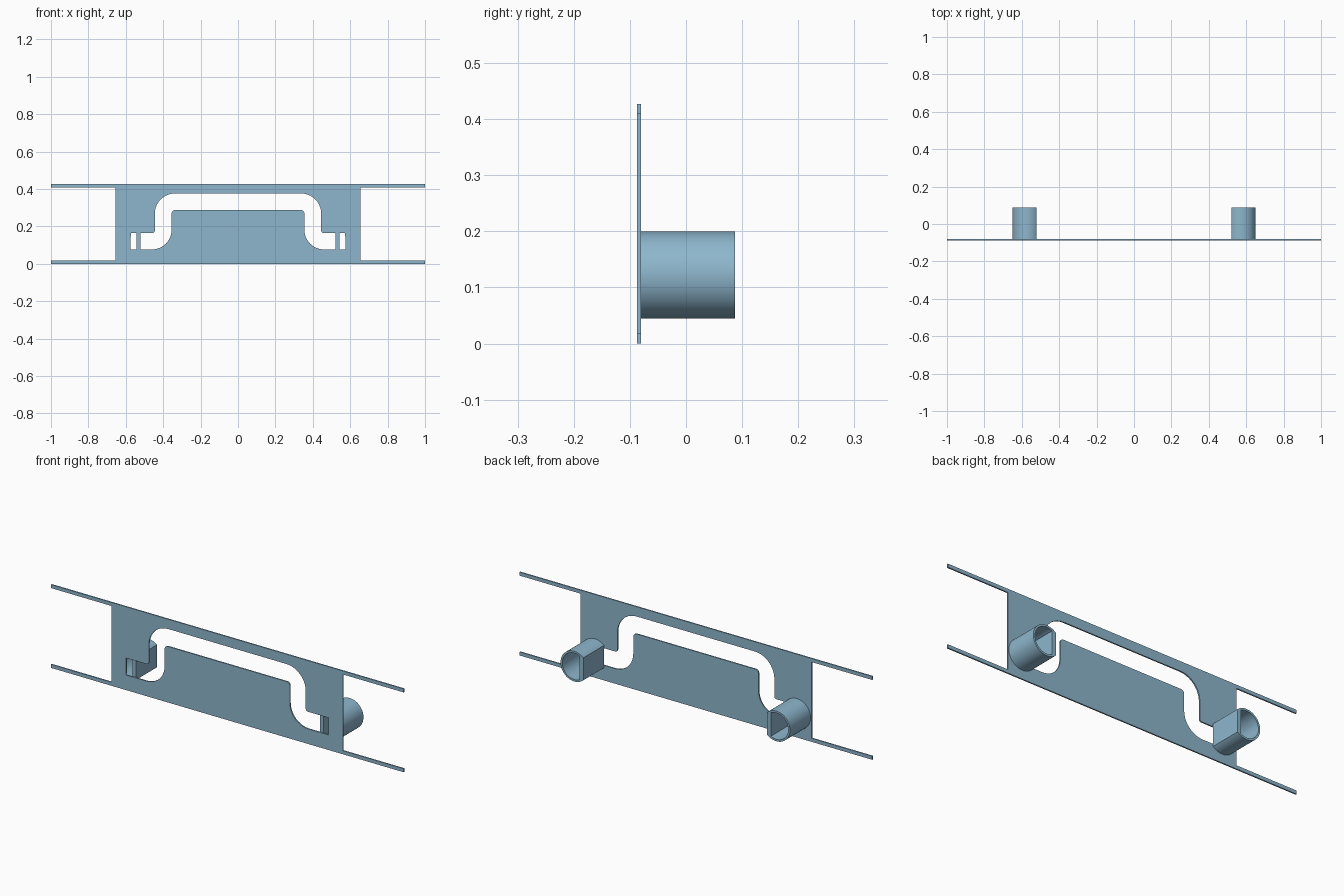
import bpy, math
from mathutils import Vector

if "Cube" in bpy.data.objects:
    bpy.data.objects.remove(bpy.data.objects["Cube"])

steel = bpy.data.materials.new("blue grey steel")
steel.diffuse_color = (0.27, 0.47, 0.61, 1)
steel.use_nodes = True
steel.node_tree.nodes["Principled BSDF"].inputs["Base Color"].default_value = steel.diffuse_color


def rounded(corners, steps=10):
    """Closed outline from (x, z, radius) corners."""
    pts = []
    n = len(corners)
    for i, (x, z, r) in enumerate(corners):
        p = Vector((x, z))
        if r == 0:
            pts.append(p)
            continue
        a = (Vector(corners[i - 1][:2]) - p).normalized()
        b = (Vector(corners[(i + 1) % n][:2]) - p).normalized()
        c = p + (a + b) * r          # right-angled corners
        for k in range(steps + 1):
            t = k / steps * math.pi / 2
            pts.append(c - b * r * math.cos(t) - a * r * math.sin(t))
    return pts


def mirrored(half):
    return half + [(-x, z, r) for x, z, r in reversed(half)]


def slab(name, outlines, y0, y1):
    """Fill x-z outlines (inner ones are holes) and extrude from y0 to y1."""
    cu = bpy.data.curves.new(name, 'CURVE')
    cu.dimensions = '2D'
    cu.fill_mode = 'BOTH'
    cu.extrude = (y1 - y0) / 2
    for pts in outlines:
        sp = cu.splines.new('POLY')
        sp.points.add(len(pts) - 1)
        for q, p in zip(sp.points, pts):
            q.co = (p[0], p[1], 0, 1)
        sp.use_cyclic_u = True
    ob = bpy.data.objects.new(name, cu)
    bpy.context.collection.objects.link(ob)
    ob.rotation_euler = (math.pi / 2, 0, 0)
    ob.location.y = (y0 + y1) / 2
    bpy.ops.object.select_all(action='DESELECT')
    ob.select_set(True)
    bpy.context.view_layer.objects.active = ob
    bpy.ops.object.convert(target='MESH')
    ob = bpy.context.object
    ob.name = name
    ob.data.materials.clear()
    ob.data.materials.append(steel)
    bpy.ops.object.shade_smooth_by_angle(angle=math.radians(30))
    return ob


# Thin plate with long rails at top and bottom, and a winding slot
H, T, W = 0.427, 0.018, 0.655
outline = mirrored([(-W, T, 0), (-W, H - T, 0), (-1, H - T, 0), (-1, H, 0)])
outline = [(-1, 0, 0), (-1, T, 0)] + outline + [(1, T, 0), (1, 0, 0)]
# upper edge of the slot, then the lower edge back
upper = mirrored([(-0.573, 0.165, 0), (-0.445, 0.165, 0.012), (-0.445, 0.377, 0.11)])
lower = mirrored([(0.575, 0.077, 0), (0.355, 0.077, 0.105), (0.355, 0.287, 0.018)])
slab("slotted_plate", [rounded(outline), rounded(upper + lower)], -0.087, -0.080)


def d_profile(side, r, flat, n=48):
    """Circle cut off by a flat on the side facing the middle."""
    a = math.acos(flat / r)
    return [(side * (0.573 - r * math.cos(a + (2 * math.pi - 2 * a) * k / n)),
             0.122 + r * math.sin(a + (2 * math.pi - 2 * a) * k / n)) for k in range(n + 1)]


# Hollow D-shaped tubes behind the slot ends
for name, side in (("left_tube", -1), ("right_tube", 1)):
    slab(name, [d_profile(side, 0.0775, 0.052), d_profile(side, 0.0675, 0.031)], -0.080, 0.087)
